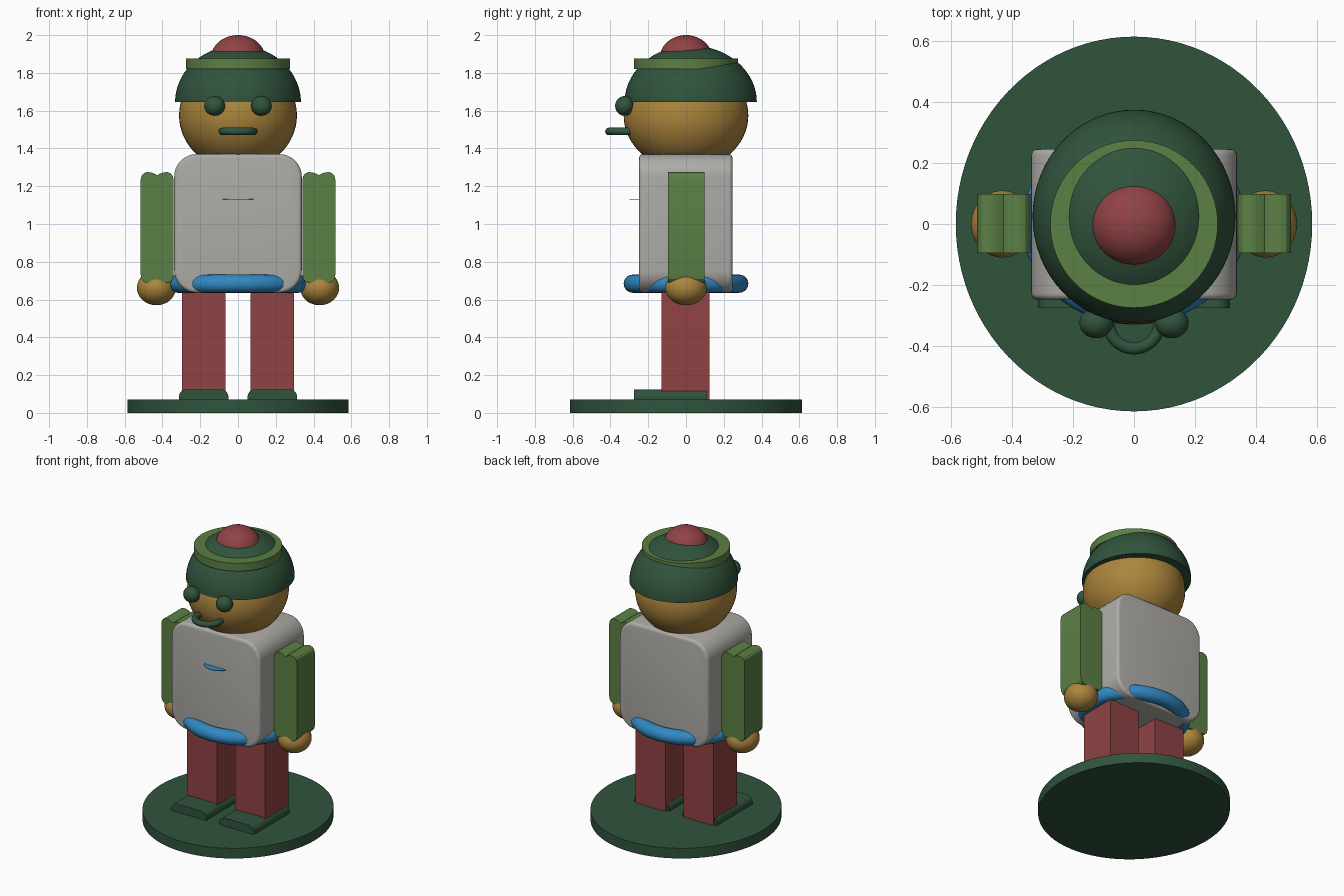
import bpy, bmesh, math
from mathutils import Matrix, Vector

if "Cube" in bpy.data.objects:
    bpy.data.objects.remove(bpy.data.objects["Cube"], do_unlink=True)


def material(name, rgb):
    m = bpy.data.materials.new(name)
    m.use_nodes = True
    color = (*rgb, 1)
    m.diffuse_color = color
    bsdf = m.node_tree.nodes["Principled BSDF"]
    bsdf.inputs["Base Color"].default_value = color
    bsdf.inputs["Roughness"].default_value = 0.7
    return m


DARK_GREEN = material("dark_green", (0.03, 0.088, 0.046))
LIGHT_GREEN = material("light_green", (0.105, 0.215, 0.06))
RED = material("red", (0.28, 0.055, 0.058))
GREY = material("warm_grey", (0.42, 0.41, 0.385))
BLUE = material("blue", (0.03, 0.25, 0.54))
SKIN = material("ochre", (0.41, 0.235, 0.045))


def finish(bm, name, mat, angle=35):
    """Turn a bmesh into a shaded, coloured object."""
    bmesh.ops.recalc_face_normals(bm, faces=bm.faces)
    mesh = bpy.data.meshes.new(name)
    bm.to_mesh(mesh)
    bm.free()
    mesh.materials.append(mat)
    ob = bpy.data.objects.new(name, mesh)
    bpy.context.collection.objects.link(ob)
    bpy.ops.object.select_all(action="DESELECT")
    ob.select_set(True)
    bpy.context.view_layer.objects.active = ob
    bpy.ops.object.shade_smooth_by_angle(angle=math.radians(angle))
    return ob


def place(center, scale):
    return Matrix.Translation(center) @ Matrix.Diagonal((*scale, 1))


def ball(name, mat, center, radii):
    bm = bmesh.new()
    bmesh.ops.create_uvsphere(bm, u_segments=48, v_segments=32, radius=1,
                              matrix=place(center, radii))
    return finish(bm, name, mat)


def disc(name, mat, center, rx, ry, height):
    bm = bmesh.new()
    bmesh.ops.create_cone(bm, cap_ends=True, segments=96, radius1=1, radius2=1,
                          depth=1, matrix=place(center, (rx, ry, height)))
    return finish(bm, name, mat)


def ring(name, mat, center, rx, ry, tube):
    """Horizontal ring; rx and ry are the outer radii."""
    bm = bmesh.new()
    n, k = 72, 20
    loops = []
    for i in range(n):
        a = math.tau * i / n
        loop = []
        for j in range(k):
            b = math.tau * j / k
            out = tube * (math.cos(b) - 1)
            loop.append(bm.verts.new(Vector(center) + Vector(
                ((rx + out) * math.cos(a), (ry + out) * math.sin(a), tube * math.sin(b)))))
        loops.append(loop)
    for i in range(n):
        p, q = loops[i], loops[(i + 1) % n]
        for j in range(k):
            bm.faces.new((p[j], q[j], q[(j + 1) % k], p[(j + 1) % k]))
    return finish(bm, name, mat, 60)


def block(name, mat, low, high, side_round, soft=0.0):
    """Box whose front outline has rounded corners, optionally softened all round."""
    low, high = Vector(low), Vector(high)
    bm = bmesh.new()
    bmesh.ops.create_cube(bm, size=1, matrix=place((low + high) / 2, high - low))
    depth_edges = [e for e in bm.edges if abs(e.verts[0].co.y - e.verts[1].co.y) > 1e-4]
    bmesh.ops.bevel(bm, geom=depth_edges, offset=side_round, segments=8,
                    profile=0.5, affect="EDGES")
    if soft:
        rims = [e for e in bm.edges if abs(e.verts[0].co.y - e.verts[1].co.y) < 1e-4]
        bmesh.ops.bevel(bm, geom=rims, offset=soft, segments=4, profile=0.5, affect="EDGES")
    return finish(bm, name, mat)


def arm(name, mat, cx):
    """Slab with a shallow groove along the middle of each end."""
    quarter = [(0.0875, 0.25), (0.083, 0.272), (0.072, 0.286), (0.055, 0.2925),
               (0.035, 0.2915), (0.015, 0.285), (0, 0.276)]
    top = quarter + [(-x, z) for x, z in quarter[-2::-1]]
    outline = top + [(-x, -z) for x, z in top]
    bm = bmesh.new()
    face = bm.faces.new([bm.verts.new((cx + x, -0.096, 0.982 + z)) for x, z in outline])
    new = bmesh.ops.extrude_face_region(bm, geom=[face])["geom"]
    bmesh.ops.translate(bm, vec=(0, 0.194, 0), verts=[v for v in new if isinstance(v, bmesh.types.BMVert)])
    return finish(bm, name, mat, 25)


def cap(name, mat, center, radii):
    """Closed half dome."""
    bm = bmesh.new()
    bmesh.ops.create_uvsphere(bm, u_segments=64, v_segments=40, radius=1,
                              matrix=place(center, radii))
    cut = bmesh.ops.bisect_plane(bm, geom=bm.verts[:] + bm.edges[:] + bm.faces[:],
                                 plane_co=center, plane_no=(0, 0, 1), clear_inner=True)
    rim = [g for g in cut["geom_cut"] if isinstance(g, bmesh.types.BMEdge)]
    bmesh.ops.contextual_create(bm, geom=rim)
    return finish(bm, name, mat)


# Stand
disc("stand", DARK_GREEN, (0, 0, 0.035), 0.585, 0.615, 0.07)

# Paired limbs and eyes
for side, s in (("left", 1), ("right", -1)):
    x = 0.182 * s
    block(side + "_leg", RED, (x - 0.115, -0.13, 0.06), (x + 0.115, 0.125, 0.648), 0.02)
    block(side + "_foot", DARK_GREEN, (x - 0.131, -0.275, 0.01), (x + 0.131, 0.112, 0.125), 0.04)
    arm(side + "_arm", LIGHT_GREEN, 0.428 * s)
    ball(side + "_hand", SKIN, (0.432 * s, 0, 0.662), (0.103, 0.11, 0.092))
    ball(side + "_eye", DARK_GREEN, (0.124 * s, -0.325, 1.625), (0.055, 0.05, 0.052))

# Body, belt and chest badge
block("torso", GREY, (-0.338, -0.248, 0.635), (0.338, 0.246, 1.37), 0.12, 0.02)
ring("belt", BLUE, (0, 0, 0.684), 0.367, 0.33, 0.048)
disc("chest_badge", BLUE, (0, -0.21, 1.13), 0.09, 0.09, 0.003)

# Head and mouth
ball("head", SKIN, (0, 0, 1.575), (0.312, 0.33, 0.29))
ring("mouth", DARK_GREEN, (0, -0.325, 1.49), 0.103, 0.103, 0.02)

# Hat with band and pompom
cap("hat", DARK_GREEN, (0, 0.025, 1.645), (0.333, 0.35, 0.3))
disc("hat_band", LIGHT_GREEN, (0, 0, 1.848), 0.275, 0.275, 0.055)
ball("pompom", RED, (0, 0, 1.88), (0.143, 0.138, 0.12))
